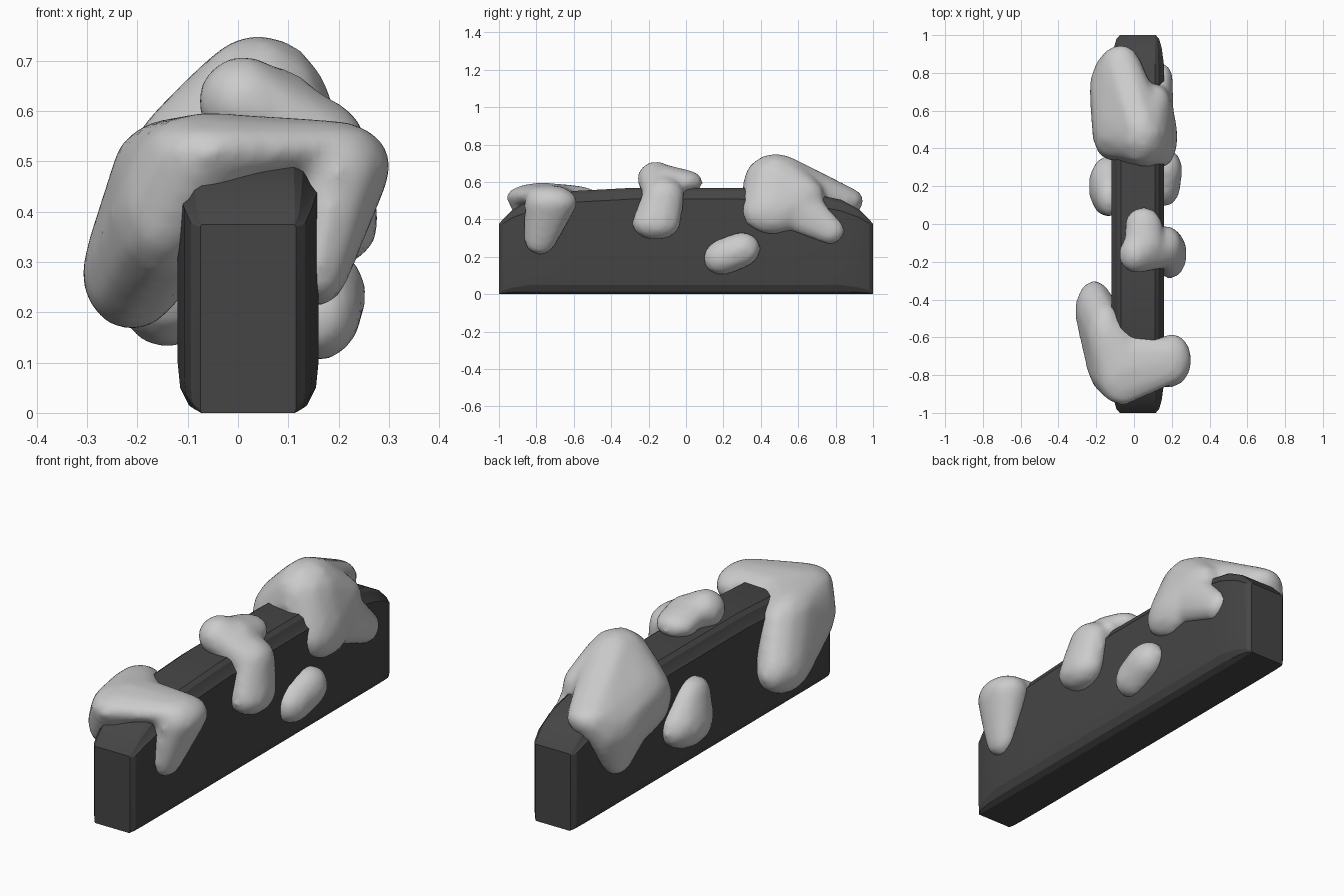
import bpy, bmesh, math
from mathutils import Matrix

if "Cube" in bpy.data.objects:
    bpy.data.objects.remove(bpy.data.objects["Cube"])

CX = 0.02  # centre line of the wall


def shade(ob, angle):
    bpy.ops.object.select_all(action='DESELECT')
    ob.select_set(True)
    bpy.context.view_layer.objects.active = ob
    bpy.ops.object.shade_smooth_by_angle(angle=math.radians(angle))


def add_object(name, bm):
    me = bpy.data.meshes.new(name)
    bm.to_mesh(me)
    bm.free()
    ob = bpy.data.objects.new(name, me)
    bpy.context.collection.objects.link(ob)
    return ob


# Wall: chamfered cross-sections lofted along y; the chamfer fades at the ends
def section(w, h, c):
    half = [(w - c, 0), (w - .45 * c, .3 * c), (w - .1 * c, c), (w, 2 * c),
            (w, h - 1.2 * c), (w - .3 * c, h - .9 * c), (w - .6 * c, h - .3 * c), (w - c, h)]
    return half + [(-x, z) for x, z in reversed(half)]


half_wall = [(.3, .14, .568, .05), (.6, .14, .552, .05), (.83, .14, .505, .05),
             (.93, .127, .45, .035), (.98, .113, .40, .02), (1, .095, .375, .004)]
stations = [(-s[0],) + s[1:] for s in reversed(half_wall)] + half_wall
bm = bmesh.new()
rings = [[bm.verts.new((CX + x, y, z)) for x, z in section(w, h, c)]
         for y, w, h, c in stations]
n = len(rings[0])
for a, b in zip(rings, rings[1:]):
    for i in range(n):
        j = (i + 1) % n
        bm.faces.new((a[i], a[j], b[j], b[i]))
bm.faces.new(rings[0])
bm.faces.new(rings[-1])
bmesh.ops.recalc_face_normals(bm, faces=bm.faces)
wall = add_object("wall", bm)
mat = bpy.data.materials.new("dark_stone")
mat.diffuse_color = (.06, .06, .06, 1)
mat.use_nodes = True
mat.node_tree.nodes["Principled BSDF"].inputs["Base Color"].default_value = mat.diffuse_color
wall.data.materials.append(mat)
shade(wall, 20)


# Draped lumps: each group of ellipsoids (centre, radii) is wrapped in a convex
# hull, then the hulls are fused and smoothed
def lump(name, *groups, tilt=0):
    bm = bmesh.new()
    for group in groups:
        part = bmesh.new()
        for c, r in group:
            m = (Matrix.Translation(c) @ Matrix.Rotation(math.radians(tilt), 4, 'X')
                 @ Matrix.Diagonal((*r, 1)))
            bmesh.ops.create_icosphere(part, subdivisions=2, radius=1.04, matrix=m)
        res = bmesh.ops.convex_hull(part, input=part.verts)
        inside = [e for e in res["geom_interior"] if isinstance(e, bmesh.types.BMVert)]
        bmesh.ops.delete(part, geom=inside, context='VERTS')
        me = bpy.data.meshes.new("hull")
        part.to_mesh(me)
        part.free()
        bm.from_mesh(me)
        bpy.data.meshes.remove(me)
    ob = add_object(name, bm)
    fuse = ob.modifiers.new("fuse", 'REMESH')
    fuse.mode = 'VOXEL'
    fuse.voxel_size = .018
    fuse.use_smooth_shade = True
    soft = ob.modifiers.new("soften", 'SMOOTH')
    soft.factor = .5
    soft.iterations = 9
    return ob


# front lump: left sheet, bridge over the top, right arm
low_left = ((-.21, -.46, .28), (.10, .16, .115))
mid_left = ((-.15, -.72, .40), (.10, .17, .14))
crown = ((-.06, -.77, .52), (.14, .19, .075))
arm = ((.20, -.72, .49), (.105, .14, .085))
lump("front_lump",
     [low_left, ((-.15, -.60, .47), (.10, .18, .11)), mid_left, crown],
     [crown, ((.19, -.73, .53), (.09, .12, .05))],
     [arm, ((.16, -.78, .29), (.06, .085, .08))])

# middle lump: two-lobed top with an arm down the right side
knob = ((.01, -.16, .62), (.09, .10, .09))
elbow = ((.17, -.12, .53), (.085, .11, .09))
lump("middle_lump",
     [knob, elbow],
     [((.05, -.01, .60), (.10, .10, .065)), ((.05, -.11, .63), (.10, .09, .06))],
     [elbow, ((.19, -.16, .38), (.09, .13, .09))])

# back lump: big dome, right tail, broad left sheet
dome = ((.04, .48, .60), (.14, .17, .15))
low_right = ((.15, .46, .44), (.08, .16, .12))
left = ((-.13, .70, .42), (.105, .20, .14))
lump("back_lump",
     [dome, low_right, ((.12, .62, .52), (.08, .12, .11))],
     [((.14, .56, .47), (.07, .16, .12)), ((.15, .77, .34), (.055, .08, .075))],
     [dome, left, ((-.13, .50, .46), (.09, .16, .15)), ((-.07, .82, .50), (.11, .13, .08))],
     [left, ((-.14, .73, .27), (.055, .09, .075))])

# small patches on each side
lump("right_patch", [((.16, .20, .20), (.085, .11, .095)),
                     ((.17, .29, .235), (.085, .11, .095))], tilt=20)
lump("left_patch", [((-.14, .20, .24), (.10, .16, .11)),
                    ((-.13, .14, .37), (.07, .10, .07))])
